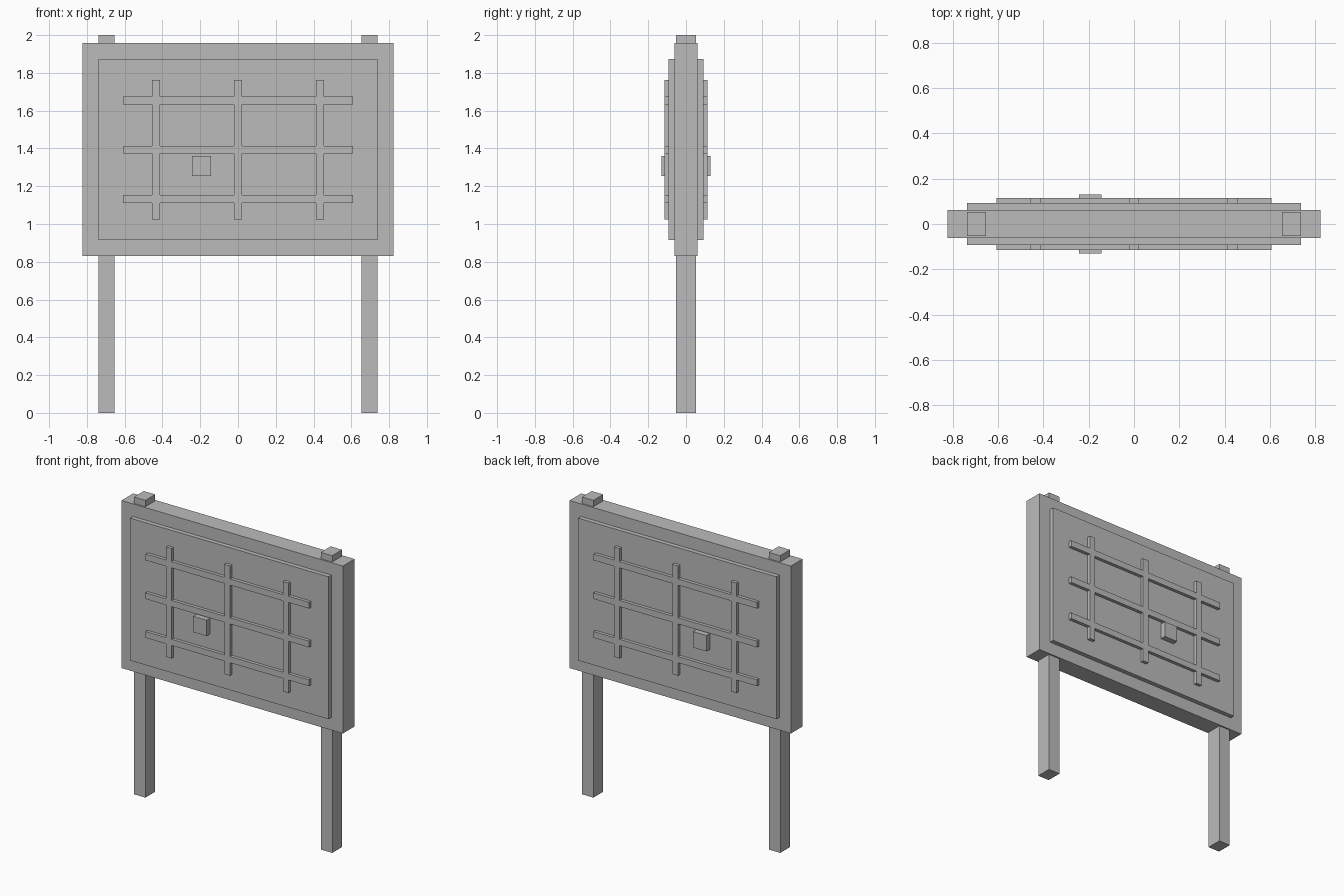
import bpy
import bmesh
from mathutils import Vector

if "Cube" in bpy.data.objects:
    bpy.data.objects.remove(bpy.data.objects["Cube"], do_unlink=True)

# Single plain grey
grey = bpy.data.materials.new("plain_grey")
grey.use_nodes = True
colour = (0.5, 0.5, 0.5, 1)
grey.diffuse_color = colour
grey.node_tree.nodes["Principled BSDF"].inputs["Base Color"].default_value = colour


def finish(name, bm):
    bmesh.ops.recalc_face_normals(bm, faces=bm.faces)
    mesh = bpy.data.meshes.new(name)
    bm.to_mesh(mesh)
    bm.free()
    mesh.materials.append(grey)
    obj = bpy.data.objects.new(name, mesh)
    bpy.context.collection.objects.link(obj)
    return obj


def box(name, x, y, z):
    """Box from (low, high) ranges on each axis."""
    bm = bmesh.new()
    bmesh.ops.create_cube(bm, size=1)
    for v in bm.verts:
        v.co = Vector([(r[0] + r[1]) / 2 + c * (r[1] - r[0])
                       for r, c in zip((x, y, z), v.co)])
    return finish(name, bm)


def lattice(name, columns, rows, half, x_end, z_ends, y0, y1):
    """Crossing bars joined into one clean solid."""
    xs = sorted([-x_end, x_end] + [c + s * half for c in columns for s in (-1, 1)])
    zs = sorted(list(z_ends) + [r + s * half for r in rows for s in (-1, 1)])
    bm = bmesh.new()
    grid = [[bm.verts.new((x, y0, z)) for z in zs] for x in xs]
    for i in range(len(xs) - 1):
        for j in range(len(zs) - 1):
            # odd intervals lie inside a bar
            if i % 2 or j % 2:
                bm.faces.new((grid[i][j], grid[i + 1][j],
                              grid[i + 1][j + 1], grid[i][j + 1]))
    bmesh.ops.delete(bm, geom=[v for v in bm.verts if not v.link_faces], context='VERTS')
    out = bmesh.ops.extrude_face_region(bm, geom=bm.faces[:], use_keep_orig=True)
    moved = [g for g in out["geom"] if isinstance(g, bmesh.types.BMVert)]
    bmesh.ops.translate(bm, verts=moved, vec=(0, y1 - y0, 0))
    bmesh.ops.dissolve_limit(bm, angle_limit=0.01, verts=bm.verts, edges=bm.edges)
    return finish(name, bm)


# Main board and the two posts running through it
box("board", (-0.824, 0.824), (-0.062, 0.062), (0.83, 1.957))
for side, s in (("left", 1), ("right", -1)):
    box(side + "_post", sorted((s * 0.653, s * 0.738)), (-0.052, 0.052), (0, 2))

# Raised panel, lattice and small plaque on both faces
for side, s in (("front", -1), ("back", 1)):
    box(side + "_panel", (-0.738, 0.738), sorted((s * 0.062, s * 0.092)), (0.915, 1.873))
    lattice(side + "_lattice", (-0.435, 0, 0.435), (1.132, 1.393, 1.654), 0.021,
            0.608, (1.024, 1.763), s * 0.092, s * 0.114)
    box(side + "_plaque", (-0.243, -0.143), sorted((s * 0.092, s * 0.13)), (1.253, 1.36))
